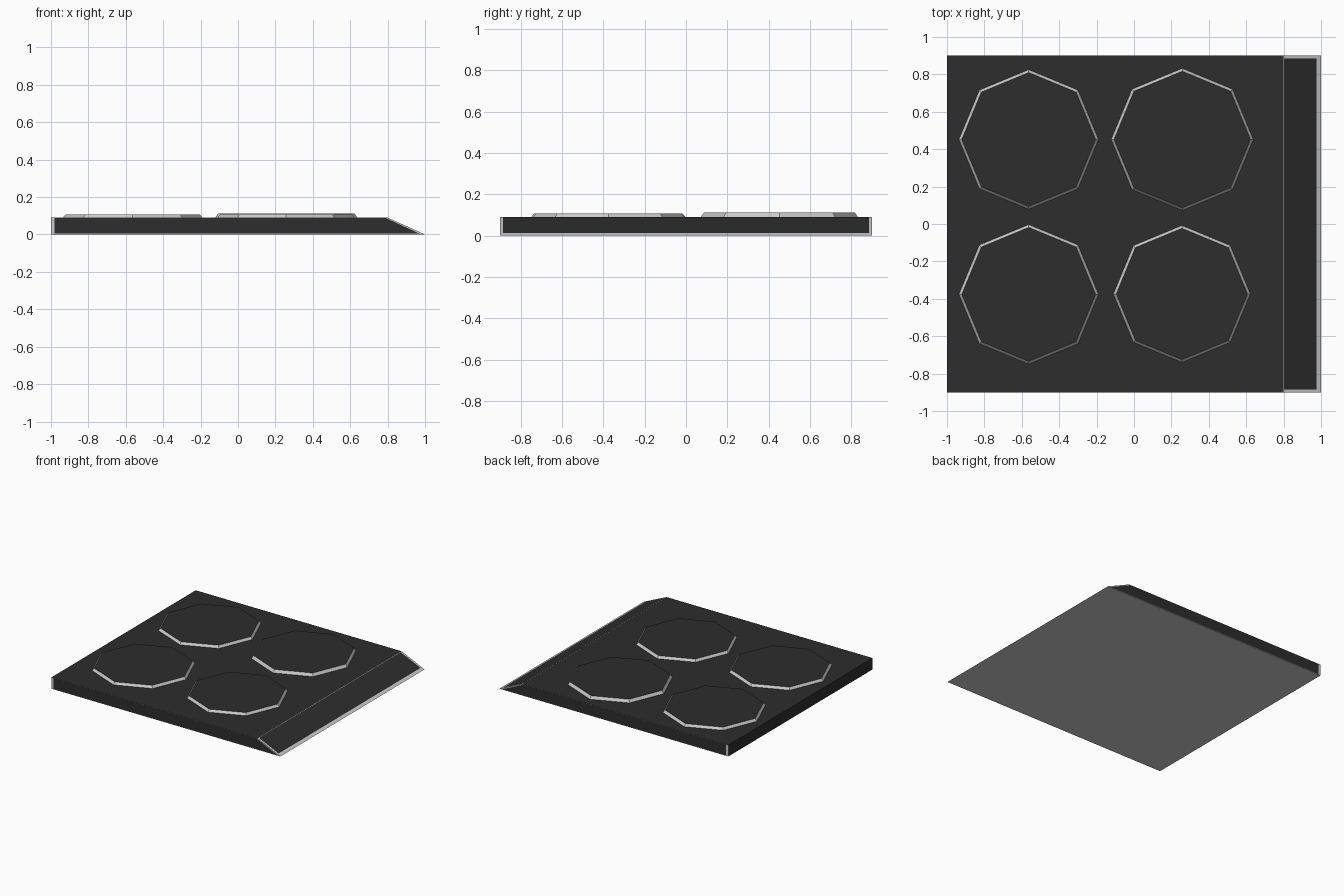
import bpy, bmesh, math

if "Cube" in bpy.data.objects:
    bpy.data.objects.remove(bpy.data.objects["Cube"])


def material(name, value):
    m = bpy.data.materials.new(name)
    m.diffuse_color = (value, value, value, 1)
    m.use_nodes = True
    m.node_tree.nodes["Principled BSDF"].inputs["Base Color"].default_value = m.diffuse_color
    return m


DARK = material("dark_glass", 0.026)
LIGHT = material("steel_trim", 0.7)


def finish(bm, name):
    mesh = bpy.data.meshes.new(name)
    bmesh.ops.remove_doubles(bm, verts=bm.verts, dist=0.0001)
    bmesh.ops.recalc_face_normals(bm, faces=bm.faces)
    bm.to_mesh(mesh)
    bm.free()
    mesh.materials.append(DARK)
    mesh.materials.append(LIGHT)
    obj = bpy.data.objects.new(name, mesh)
    bpy.context.collection.objects.link(obj)
    return obj


def face(bm, points, mat):
    f = bm.faces.new([bm.verts.new(p) for p in points])
    f.material_index = mat


def framed_face(bm, outer, inner):
    # dark panel surrounded by a flush light border
    face(bm, inner, 0)
    for i in range(len(outer)):
        j = (i + 1) % len(outer)
        face(bm, [outer[i], outer[j], inner[j], inner[i]], 1)


# Wedge-fronted hob body
W, H, EDGE = 0.9, 0.09, 0.8
bm = bmesh.new()
face(bm, [(-1, -W, H), (EDGE, -W, H), (EDGE, W, H), (-1, W, H)], 0)
face(bm, [(-1, -W, 0), (1, -W, 0), (1, W, 0), (-1, W, 0)], 1)
face(bm, [(-1, -W, 0), (-1, W, 0), (-1, W, H), (-1, -W, H)], 0)

# Long sides with trim strips
for y in (-W, W):
    framed_face(bm,
                [(-1, y, 0), (1, y, 0), (EDGE, y, H), (-1, y, H)],
                [(-0.98, y, 0.004), (0.972, y, 0.004), (0.79, y, H - 0.002), (-0.98, y, H - 0.002)])

# Sloping control edge with trim on its ends and lower lip
framed_face(bm,
            [(EDGE, -W, H), (1, -W, 0), (1, W, 0), (EDGE, W, H)],
            [(0.802, -0.885, 0.0891), (0.975, -0.885, 0.01125),
             (0.975, 0.885, 0.01125), (0.802, 0.885, 0.0891)])
finish(bm, "hob_body")

# Octagonal hot plates with sloping light rims
plates = {
    "back_left_plate": (-0.563, 0.452, 0.373, 0.108),
    "back_right_plate": (0.258, 0.452, 0.38, 0.112),
    "front_left_plate": (-0.563, -0.376, 0.373, 0.108),
    "front_right_plate": (0.256, -0.374, 0.366, 0.108),
}
for name, (x, y, r, top) in plates.items():
    bm = bmesh.new()
    rings = []
    for radius, z in ((r, H), (r - 0.015, top)):
        rings.append([(x + radius * math.cos(i * math.pi / 4),
                       y + radius * math.sin(i * math.pi / 4), z) for i in range(8)])
    face(bm, rings[0], 1)
    framed_face(bm, rings[0], rings[1])
    finish(bm, name)
